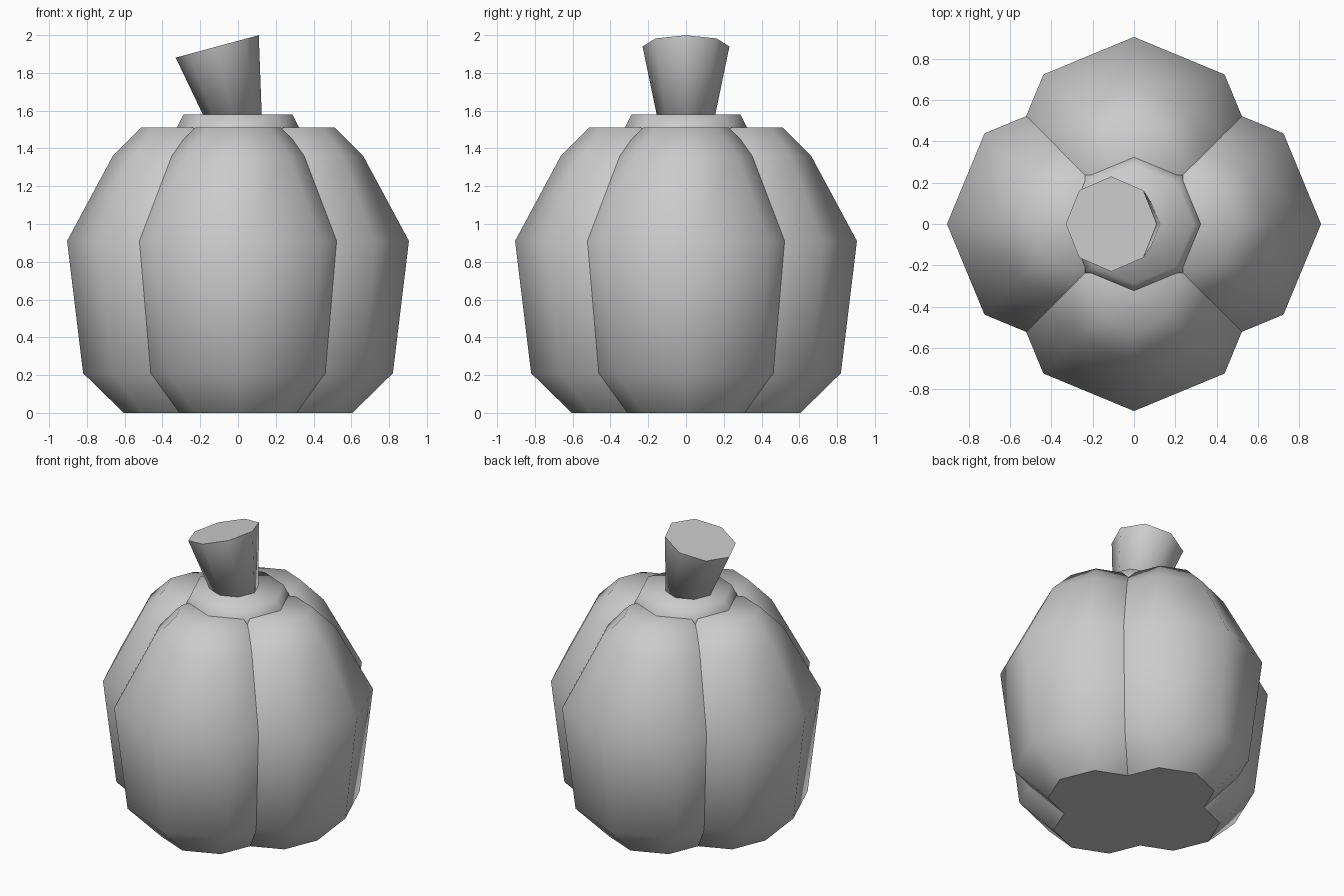
import bpy, bmesh
from math import sin, cos, pi

if "Cube" in bpy.data.objects:
    bpy.data.objects.remove(bpy.data.objects["Cube"])

SIDES = 8


def loft(name, rings, sharp_bottom, sharp_top):
    """Closed smooth solid through eight-sided rings (cx, cy, z, rx, ry, tilt); tilt is dz/dx."""
    bm = bmesh.new()
    loops = []
    for cx, cy, z, rx, ry, tilt in rings:
        loop = []
        for i in range(SIDES):
            a = 2 * pi * i / SIDES
            dx = rx * cos(a)
            loop.append(bm.verts.new((cx + dx, cy + ry * sin(a), z + tilt * dx)))
        loops.append(loop)
    for lo, hi in zip(loops, loops[1:]):
        for i in range(SIDES):
            j = (i + 1) % SIDES
            bm.faces.new((lo[i], lo[j], hi[j], hi[i]))
    bottom = bm.faces.new(loops[0][::-1])
    top = bm.faces.new(loops[-1])
    for f in bm.faces:
        f.smooth = True
    for cap, sharp in ((bottom, sharp_bottom), (top, sharp_top)):
        if sharp:
            cap.smooth = False
            for e in cap.edges:
                e.smooth = False
    mesh = bpy.data.meshes.new(name)
    bm.to_mesh(mesh)
    bm.free()
    obj = bpy.data.objects.new(name, mesh)
    bpy.context.collection.objects.link(obj)
    return obj


# Four overlapping pumpkin lobes
OFFSET = 0.285
PROFILE = [(0, 0.32), (0.21, 0.535), (0.91, 0.62), (1.36, 0.378), (1.51, 0.228)]
for side, dx, dy in (("right", 1, 0), ("back", 0, 1), ("left", -1, 0), ("front", 0, -1)):
    loft(side + "_lobe",
         [(dx * OFFSET, dy * OFFSET, z, r, r, 0) for z, r in PROFILE],
         True, False)

# Collar under the stem, sunk into the valleys between lobes
loft("collar", [(0, 0, z, r, r, 0) for z, r in ((1.44, 0.35), (1.51, 0.323), (1.58, 0.288))],
     False, False)

# Leaning stem with a slanted cut top
loft("stem", [(-0.02, 0, 1.54, 0.147, 0.147, 0),
              (-0.11, 0, 1.94, 0.22, 0.23, 0.27)], False, True)
